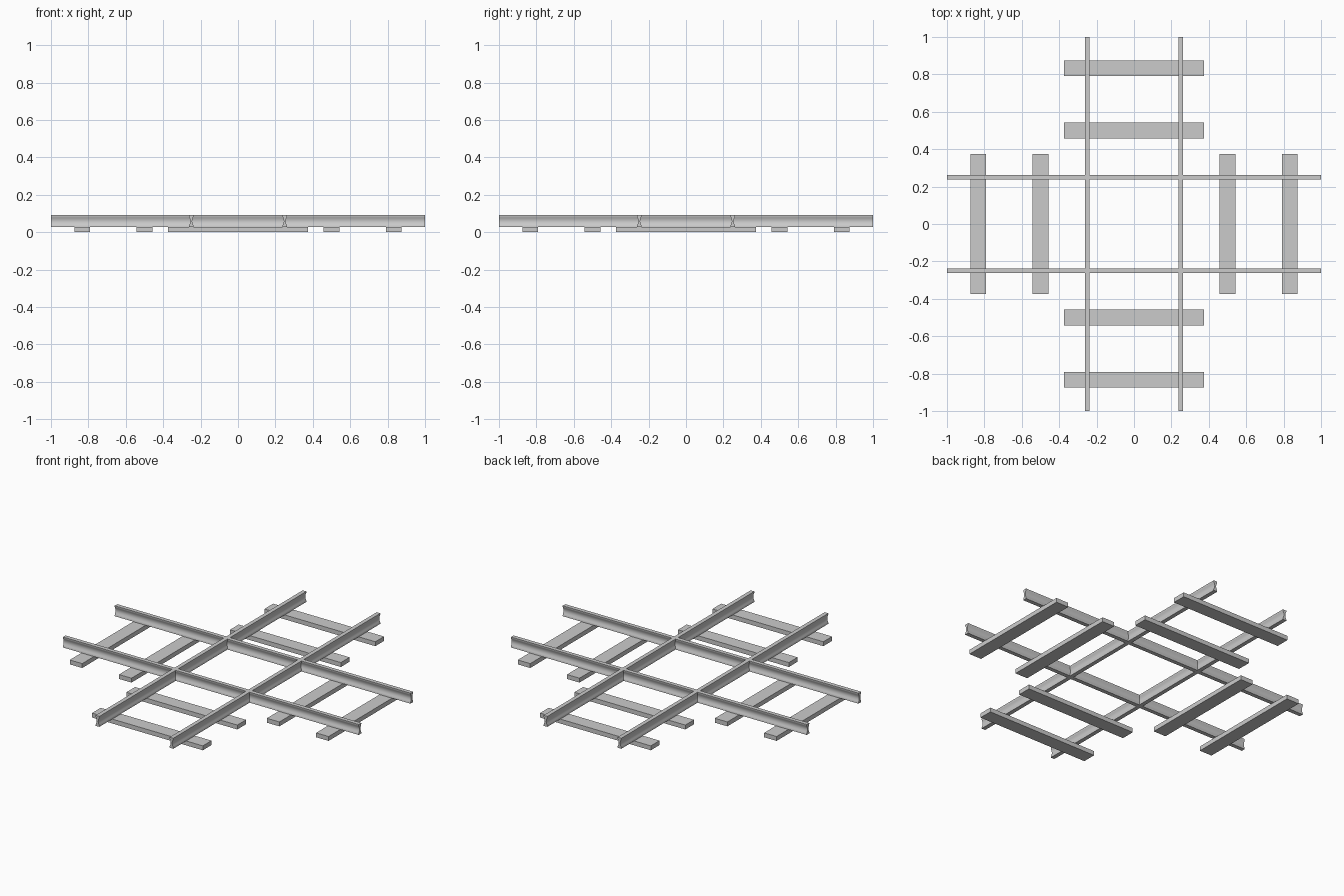
import bpy, bmesh, math
from mathutils import Matrix

if "Cube" in bpy.data.objects:
    bpy.data.objects.remove(bpy.data.objects["Cube"])

SLEEPER_TOP, RAIL_TOP = 0.027, 0.091
HALF_W, WAIST, LIP = 0.0125, 0.005, 0.007
GAUGE = 0.25


def new_object(name, bm):
    bmesh.ops.recalc_face_normals(bm, faces=bm.faces)
    mesh = bpy.data.meshes.new(name)
    bm.to_mesh(mesh)
    bm.free()
    ob = bpy.data.objects.new(name, mesh)
    bpy.context.collection.objects.link(ob)
    return ob


# Rail section: square lips at head and foot, curved-in waist between
def rail_profile(steps=8):
    lo, hi = SLEEPER_TOP + LIP, RAIL_TOP - LIP
    side = [(HALF_W, SLEEPER_TOP)]
    for i in range(steps + 1):
        t = i / steps
        side.append((HALF_W - (HALF_W - WAIST) * math.sin(math.pi * t), lo + (hi - lo) * t))
    side.append((HALF_W, RAIL_TOP))
    return side + [(-w, z) for w, z in reversed(side)]


# A pair of parallel rails, along y or turned to run along x
def rail_pair(name, angle):
    bm = bmesh.new()
    for x in (-GAUGE, GAUGE):
        face = bm.faces.new([bm.verts.new((x + w, -1, z)) for w, z in rail_profile()])
        ext = bmesh.ops.extrude_face_region(bm, geom=[face], use_keep_orig=True)
        for v in ext["geom"]:
            if isinstance(v, bmesh.types.BMVert):
                v.co.y = 1
    bm.transform(Matrix.Rotation(angle, 4, 'Z'))
    return new_object(name, bm)


rails = rail_pair("crossing_rails", 0)
cross = rail_pair("cross_rails_helper", math.pi / 2)

# Weld the two pairs into one crossing
mod = rails.modifiers.new("join", 'BOOLEAN')
mod.operation = 'UNION'
mod.solver = 'EXACT'
mod.object = cross
bpy.context.view_layer.objects.active = rails
rails.select_set(True)
bpy.ops.object.modifier_apply(modifier=mod.name)
bpy.data.objects.remove(cross)
bpy.ops.object.shade_smooth_by_angle(angle=math.radians(35))

# Sleepers under each of the four arms
for arm in range(4):
    for j, dist in enumerate((0.5, 0.833)):
        bm = bmesh.new()
        bmesh.ops.create_cube(bm, size=1)
        bm.transform(Matrix.Rotation(arm * math.pi / 2, 4, 'Z')
                     @ Matrix.Translation((0, dist, SLEEPER_TOP / 2))
                     @ Matrix.Diagonal((0.75, 0.084, SLEEPER_TOP, 1)))
        new_object(f"sleeper_{arm + 1}_{j + 1}", bm)
